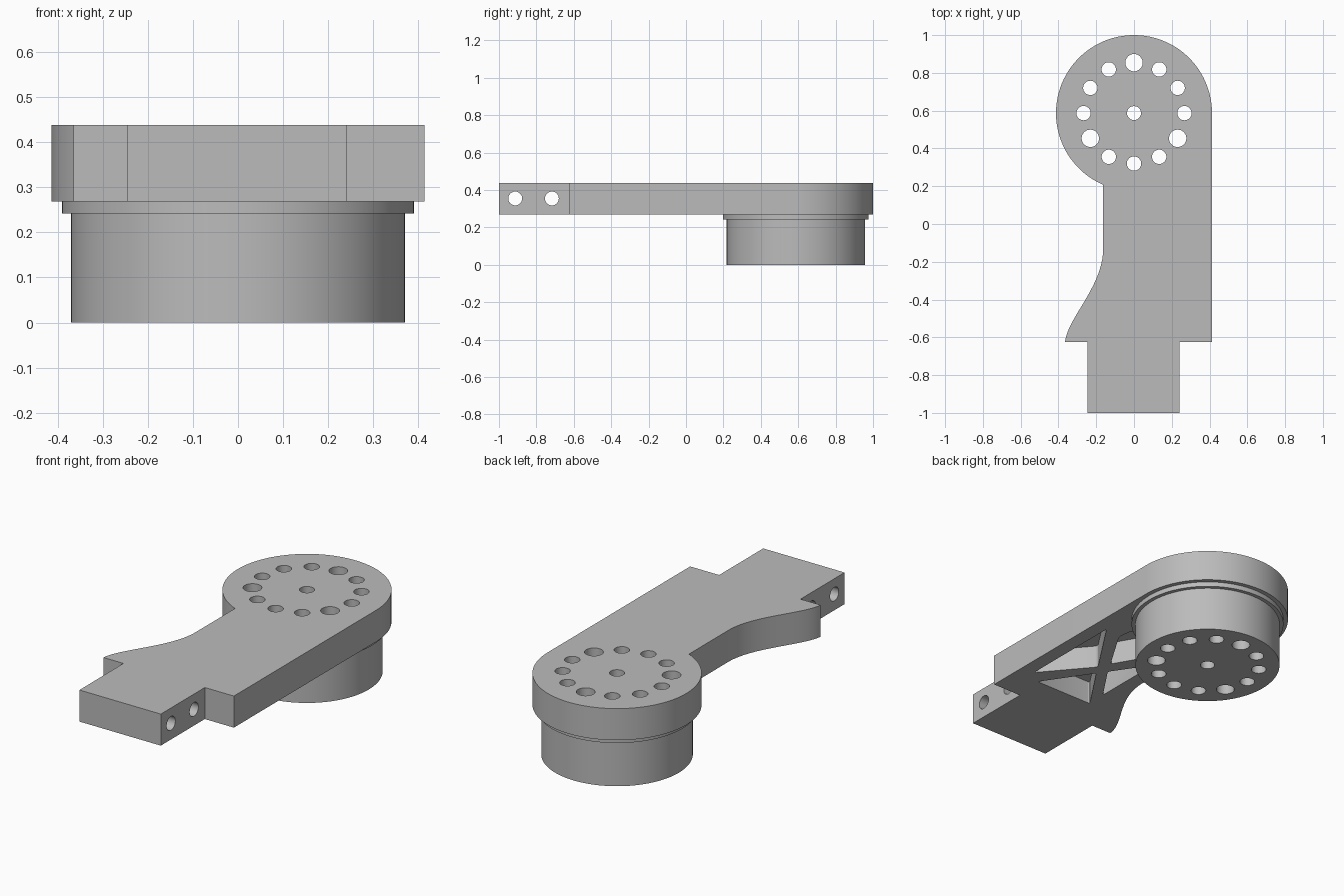
import bpy, bmesh, math
from mathutils import Matrix, Vector

cube = bpy.data.objects.get("Cube")
if cube:
    bpy.data.objects.remove(cube, do_unlink=True)

grey = bpy.data.materials.new("plain grey")
grey.use_nodes = True
grey.diffuse_color = (0.5, 0.5, 0.5, 1)
grey.node_tree.nodes["Principled BSDF"].inputs["Base Color"].default_value = (0.5, 0.5, 0.5, 1)

CY = 0.587                      # centre of the round end
BOTTOM, TOP = 0.268, 0.438      # arm thickness
R = 0.413                       # radius of the round end


def circle(r, n=96):
    return [(r * math.cos(2 * math.pi * i / n), CY + r * math.sin(2 * math.pi * i / n)) for i in range(n)]


def add_prism(bm, outline, z0, z1, rounding=0):
    """Upright prism, optionally with rounded corners."""
    face = bm.faces.new([bm.verts.new((x, y, z0)) for x, y in outline])
    ext = bmesh.ops.extrude_face_region(bm, geom=[face])["geom"]
    moved = [v for v in ext if isinstance(v, bmesh.types.BMVert)]
    bmesh.ops.translate(bm, verts=moved, vec=(0, 0, z1 - z0))
    if rounding:
        posts = [e for v in moved for e in v.link_edges
                 if abs(e.verts[0].co.z - e.verts[1].co.z) > 1e-4]
        bmesh.ops.bevel(bm, geom=posts, offset=rounding, offset_type='OFFSET',
                        segments=4, profile=0.5, affect='EDGES')


def add_rod(bm, centre, r, length, axis='Z'):
    m = Matrix.Translation(Vector(centre))
    if axis == 'X':
        m = m @ Matrix.Rotation(math.pi / 2, 4, 'Y')
    bmesh.ops.create_cone(bm, cap_ends=True, segments=32, radius1=r, radius2=r, depth=length, matrix=m)


def make_object(name, bm):
    bmesh.ops.recalc_face_normals(bm, faces=bm.faces[:])
    mesh = bpy.data.meshes.new(name)
    bm.to_mesh(mesh)
    bm.free()
    mesh.materials.append(grey)
    ob = bpy.data.objects.new(name, mesh)
    bpy.context.collection.objects.link(ob)
    return ob


def finish(ob, cutter):
    """Cut the holes, then smooth the round walls."""
    bpy.ops.object.select_all(action='DESELECT')
    bpy.context.view_layer.objects.active = ob
    ob.select_set(True)
    mod = ob.modifiers.new("holes", 'BOOLEAN')
    mod.operation = 'DIFFERENCE'
    mod.solver = 'EXACT'
    mod.object = cutter
    bpy.ops.object.modifier_apply(modifier=mod.name)
    bpy.ops.object.shade_smooth_by_angle(angle=math.radians(30))


def add_bolt_holes(bm):
    """Centre hole and a ring of twelve, every fourth one larger."""
    add_rod(bm, (0, CY, 0.2), 0.037, 1)
    for i in range(12):
        a = math.radians(90 + 30 * i)
        add_rod(bm, (0.267 * math.cos(a), CY + 0.267 * math.sin(a), 0.2),
                0.046 if i % 4 == 0 else 0.038, 1)


# Arm outline: round end, waisted side, narrow tongue, straight side
end = 2 * math.pi - math.acos(-0.163 / R)
outline = [(R * math.cos(end * i / 72), CY + R * math.sin(end * i / 72)) for i in range(73)]
p = [Vector(c) for c in ((-0.163, -0.13), (-0.163, -0.33), (-0.355, -0.50), (-0.365, -0.625))]
for i in range(21):
    t = i / 20
    q = p[0] * (1 - t) ** 3 + p[1] * 3 * t * (1 - t) ** 2 + p[2] * 3 * t * t * (1 - t) + p[3] * t ** 3
    outline.append((q.x, q.y))
outline += [(-0.245, -0.625), (-0.245, -1), (0.24, -1), (0.24, -0.625), (R, -0.625)]
bm = bmesh.new()
add_prism(bm, outline, BOTTOM, TOP)
arm = make_object("arm", bm)

# Collar and drum under the round end
bm = bmesh.new()
add_prism(bm, circle(0.39), 0.242, BOTTOM)
collar = make_object("collar", bm)
bm = bmesh.new()
add_prism(bm, circle(0.37), 0, 0.242)
drum = make_object("drum", bm)

# Cutter for the collar and drum
bm = bmesh.new()
add_bolt_holes(bm)
bolt_cutter = make_object("bolt_hole_cutter", bm)

# Cutter for the arm: bolt holes, tongue cross holes, pockets between crossed ribs
bm = bmesh.new()
add_bolt_holes(bm)
for y in (-0.913, -0.717):
    add_rod(bm, (0, y, 0.355), 0.037, 1, 'X')
pockets = [
    [(0.335, -0.40), (0.335, 0.18), (0.12, -0.145)],
    [(0.26, -0.46), (0.085, -0.20), (-0.09, -0.46)],
    [(0.09, -0.08), (0.235, 0.16), (0.225, 0.25), (-0.05, 0.25), (-0.05, 0.16)],
    [(0.05, -0.15), (-0.085, 0.05), (-0.085, -0.35)],
]
for tri in pockets:
    add_prism(bm, tri, BOTTOM - 0.05, BOTTOM + 0.125, rounding=0.014)
arm_cutter = make_object("arm_cutter", bm)

finish(arm, arm_cutter)
finish(collar, bolt_cutter)
finish(drum, bolt_cutter)
for helper in (arm_cutter, bolt_cutter):
    bpy.data.objects.remove(helper, do_unlink=True)
